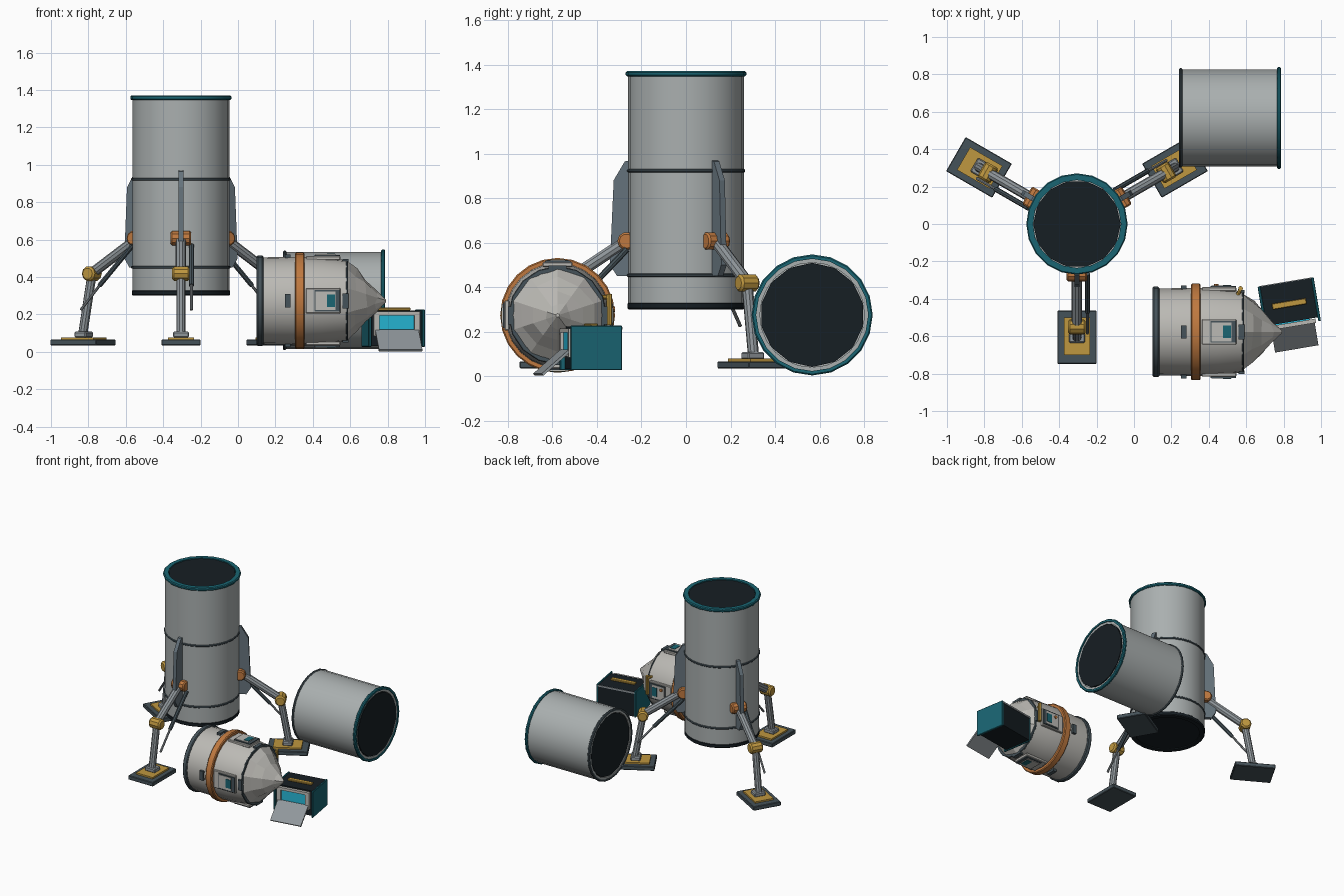
import bpy, bmesh, math, random
from mathutils import Matrix, Vector

if "Cube" in bpy.data.objects:
    bpy.data.objects.remove(bpy.data.objects["Cube"])
random.seed(4)

COL = dict(hull=(.40, .43, .43), pale=(.50, .49, .46), slate=(.06, .085, .10), dark=(.008, .013, .017),
           teal=(.01, .13, .17), cyan=(.02, .48, .68), gold=(.52, .31, .05), rust=(.52, .19, .05),
           strut=(.28, .31, .33), fin=(.13, .17, .20))
MATS = {}
for key, c in COL.items():
    MATS[key] = bpy.data.materials.new(key)
    MATS[key].diffuse_color = (*c, 1)


def finish(name, bm, col, M=None, smooth=True):
    bmesh.ops.recalc_face_normals(bm, faces=bm.faces)
    me = bpy.data.meshes.new(name)
    bm.to_mesh(me)
    bm.free()
    ob = bpy.data.objects.new(name, me)
    bpy.context.collection.objects.link(ob)
    me.materials.append(MATS[col])
    if M is not None:
        ob.matrix_world = M
    if smooth:
        bpy.ops.object.select_all(action='DESELECT')
        ob.select_set(True)
        bpy.context.view_layer.objects.active = ob
        bpy.ops.object.shade_smooth_by_angle(angle=math.radians(35))
    return ob


def lathe(name, profile, col, M, n=24, closed=False, jitter=0):
    """Revolve (radius, height) points about local z; open ends are capped."""
    bm = bmesh.new()
    rings = []
    for k, (r, h) in enumerate(profile):
        j = jitter if 0 < k < len(profile) - 1 else 0
        ring = []
        for i in range(n):
            a = 2 * math.pi * i / n
            q = r + random.uniform(-j, j)
            ring.append(bm.verts.new((q * math.cos(a), q * math.sin(a), h + random.uniform(-j, j))))
        rings.append(ring)
    pairs = list(zip(rings, rings[1:])) + ([(rings[-1], rings[0])] if closed else [])
    for a, b in pairs:
        for i in range(n):
            bm.faces.new((a[i], a[(i + 1) % n], b[(i + 1) % n], b[i]))
    if not closed:
        bm.faces.new(rings[0])
        bm.faces.new(rings[-1])
    return finish(name, bm, col, M, smooth=jitter == 0)


def hoop(name, r0, r1, h0, h1, col, M, n=24):
    c = min(.006, (h1 - h0) * .3)
    return lathe(name, [(r0, h0), (r1 - c, h0), (r1, h0 + c), (r1, h1 - c), (r1 - c, h1), (r0, h1)],
                 col, M, n, closed=True)


def box(name, loc, size, col, M=None, rot=None, bevel=0):
    bm = bmesh.new()
    bmesh.ops.create_cube(bm, size=1)
    bmesh.ops.scale(bm, vec=size, verts=bm.verts)
    if bevel:
        bmesh.ops.bevel(bm, geom=bm.edges[:], offset=bevel, segments=1, affect='EDGES')
    L = Matrix.Translation(loc) @ (rot if rot is not None else Matrix())
    return finish(name, bm, col, M @ L if M is not None else L, smooth=False)


def rod(name, a, b, r, col, M=None, n=10, chamfer=0):
    a, b = Vector(a), Vector(b)
    d = b - a
    L = Matrix.Translation(a) @ d.to_track_quat('Z', 'Y').to_matrix().to_4x4()
    c, l = chamfer, d.length
    prof = [(r - c, 0), (r, c), (r, l - c), (r - c, l)] if c else [(r, 0), (r, l)]
    return lathe(name, prof, col, M @ L if M is not None else L, n)


def slab(name, pts, t, col, M):
    """Extrude an outline given in local x-z, thickness along y."""
    bm = bmesh.new()
    f = bm.faces.new([bm.verts.new((x, -t / 2, z)) for x, z in pts])
    ex = bmesh.ops.extrude_face_region(bm, geom=[f])
    bmesh.ops.translate(bm, vec=(0, t, 0), verts=[v for v in ex['geom'] if isinstance(v, bmesh.types.BMVert)])
    return finish(name, bm, col, M, smooth=False)


def tank(name, M, h0, h1, r=.26):
    """Hull tube with shallow recessed dark ends."""
    lathe(name + "_hull", [(.235, h0 + .012), (.235, h0), (r, h0), (r, h1), (.235, h1), (.235, h1 - .012)], 'hull', M)
    for tag, h in (("near", h0 + .006), ("far", h1 - .008)):
        lathe(f"{name}_{tag}_opening", [(.234, h - .004), (.234, h + .012)], 'dark', M, 14)


# Standing tank
T = Matrix.Translation((-.305, 0, 0))
tank("standing_tank", T, .305, 1.36)
hoop("standing_top_rim", .235, .271, 1.347, 1.37, 'teal', T, 20)
hoop("standing_upper_band", .25, .266, .915, .93, 'slate', T)
hoop("standing_lower_band", .25, .266, .445, .46, 'slate', T)
hoop("standing_base_ring", .225, .263, .30, .332, 'dark', T)

# Fins and legs, three around the tank (local x points outwards)
for k, ang in enumerate((-90, 30, 150)):
    M = T @ Matrix.Rotation(math.radians(ang), 4, 'Z')
    s = f"_{k + 1}"
    slab("fin" + s, [(.25, .97), (.275, .965), (.325, .88), (.342, .5), (.31, .45), (.25, .45)], .028, 'fin', M)
    rod("hip_joint" + s, (.268, -.055, .607), (.268, .055, .607), .04, 'rust', M, 10, .008)
    rod("upper_leg" + s, (.27, 0, .605), (.55, 0, .42), .028, 'strut', M)
    rod("knee_joint" + s, (.55, -.047, .418), (.55, .047, .418), .04, 'gold', M, 10, .01)
    rod("lower_leg" + s, (.55, 0, .41), (.607, 0, .09), .025, 'strut', M)
    rod("damper_sleeve" + s, (.265, .056, .57), (.47, .056, .355), .014, 'slate', M, 8)
    rod("damper_piston" + s, (.47, .056, .355), (.585, .056, .225), .008, 'strut', M, 8)
    box("foot_pad" + s, (.605, 0, .05), (.285, .21, .032), 'slate', M, bevel=.004)
    box("foot_plate" + s, (.6, 0, .071), (.2, .14, .014), 'gold', M)
    box("ankle_block" + s, (.6, 0, .092), (.07, .085, .032), 'strut', M, bevel=.006)

# Lying tank, axis along x
X = Matrix.Rotation(math.pi / 2, 4, 'Y')
B = Matrix.Translation((0, .567, .275)) @ X
tank("lying_tank", B, .245, .78)
hoop("lying_tank_teal_rim", .252, .272, .765, .787, 'teal', B, 20)
hoop("lying_tank_back_rim", .25, .266, .24, .258, 'slate', B)

# Crumpled capsule, axis along x
C = Matrix.Translation((0, -.577, .273)) @ X
lathe("capsule_hull", [(.232, .12), (.236, .34), (.232, .45), (.216, .585)], 'pale', C)
hoop("capsule_base_ring", .2, .242, .10, .135, 'slate', C)
lathe("capsule_base_plate", [(.21, .105), (.21, .13)], 'dark', C, 14)
hoop("capsule_belt", .225, .258, .305, .356, 'rust', C)
hoop("capsule_nose_seam", .2, .221, .577, .588, 'slate', C, 16)
lathe("capsule_nose", [(.215, .58), (.168, .632), (.115, .685), (.058, .738), (.008, .79)], 'pale', C, 10, jitter=.012)

# Hatches and brackets on four sides of the capsule (local z points outwards)
for k in range(4):
    M = Matrix.Translation((0, -.577, .273)) @ Matrix.Rotation(k * math.pi / 2, 4, 'X')
    s = f"_{k + 1}"
    box("hatch_plate" + s, (.455, 0, .228), (.185, .135, .022), 'pale', M, bevel=.004)
    box("hatch_frame" + s, (.477, 0, .237), (.135, .115, .018), 'slate', M)
    box("hatch_door" + s, (.468, 0, .241), (.105, .1, .016), 'pale', M)
    box("hatch_window" + s, (.497, 0, .245), (.042, .066, .014), 'teal', M)
    box("belt_bracket" + s, (.265, 0, .238), (.03, .07, .02), 'slate', M)
    box("seam_clip" + s, (.575, 0, .215), (.03, .08, .018), 'slate', M)

# Grab bar on the capsule's rear side
rod("grab_bar", (.57, -.345, .23), (.57, -.345, .37), .013, 'gold', n=8)
for z in (.245, .355):
    rod("grab_bar_mount", (.55, -.39, z), (.57, -.345, z), .01, 'gold', n=8)
rod("hinge_pin", (.44, -.35, .30), (.44, -.32, .30), .012, 'rust', n=8)

# Supply box with open flap
S = Matrix.Translation((.83, -.427, .127)) @ Matrix.Rotation(math.radians(9.5), 4, 'Z')
box("supply_box_core", (0, .01, 0), (.285, .212, .19), 'dark', S)
for sx in (-1, 1):
    box("supply_box_end", (sx * .145, 0, 0), (.014, .235, .2), 'teal', S, bevel=.003)
    box("supply_box_frame_side", (sx * .11, -.112, .022), (.03, .022, .13), 'pale', S)
for z in (.078, -.03):
    box("supply_box_frame_rail", (0, -.112, z), (.25, .022, .02), 'pale', S)
box("supply_box_screen", (0, -.1, .024), (.19, .02, .09), 'cyan', S)
box("supply_box_handle", (0, 0, .102), (.185, .032, .014), 'gold', S, bevel=.003)
box("supply_box_back_edge", (0, .116, .088), (.285, .008, .012), 'strut', S)
box("supply_box_flap", (0, -.178, -.066), (.235, .165, .012), 'strut', S,
    rot=Matrix.Rotation(math.radians(41), 4, 'X'))

for m in bpy.data.materials:
    if m.users and not m.is_grease_pencil:
        m.use_nodes = True
        m.node_tree.nodes["Principled BSDF"].inputs["Base Color"].default_value = m.diffuse_color
